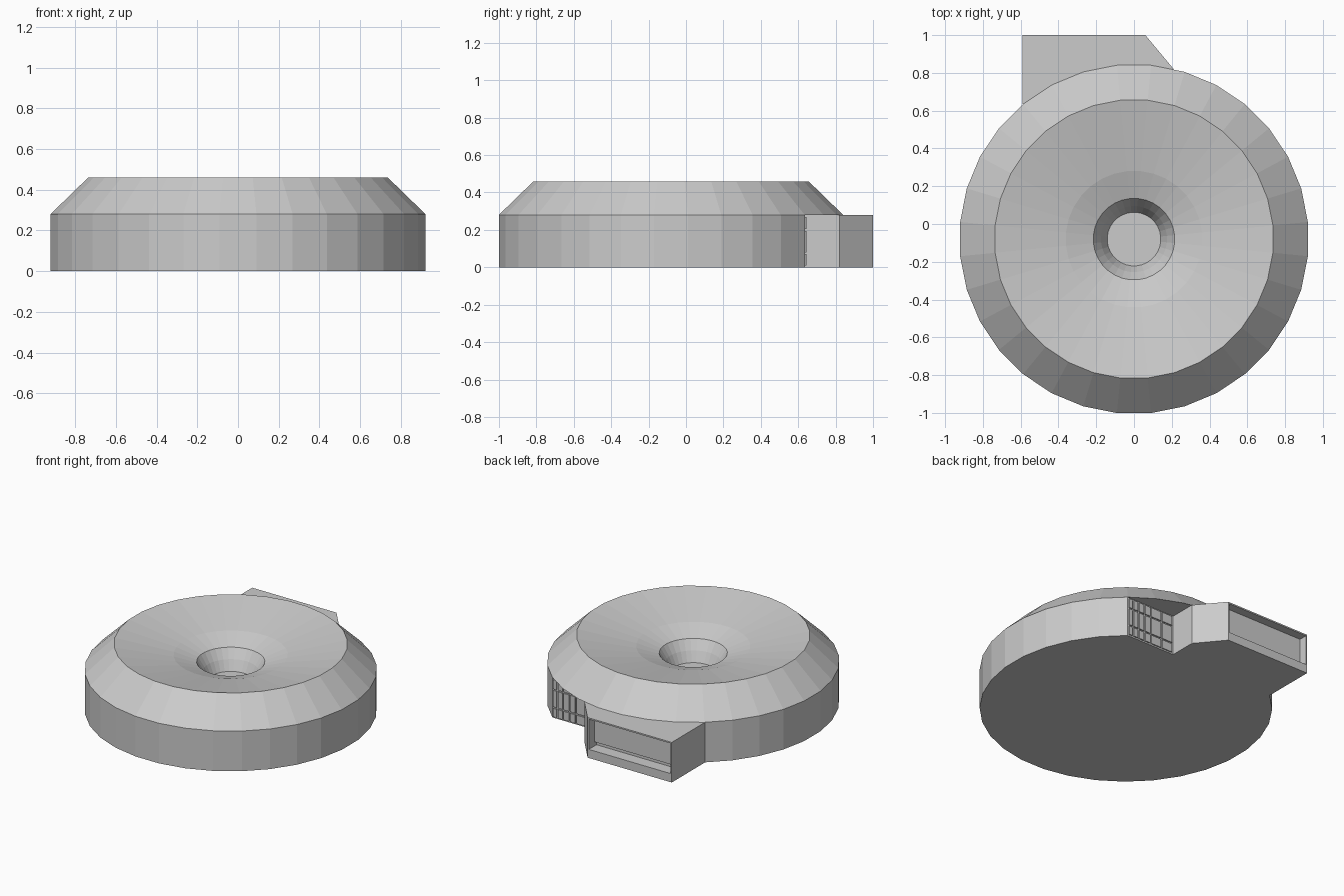
import bpy, bmesh, math

if "Cube" in bpy.data.objects:
    bpy.data.objects.remove(bpy.data.objects["Cube"])

N, R, CY, H = 32, 0.925, -0.08, 0.28      # sides, radius, disc centre y, wall height


def make(name, bm):
    bmesh.ops.recalc_face_normals(bm, faces=bm.faces)
    me = bpy.data.meshes.new(name)
    bm.to_mesh(me)
    bm.free()
    ob = bpy.data.objects.new(name, me)
    bpy.context.collection.objects.link(ob)
    return ob


def prism(name, pts, z0, z1):
    bm = bmesh.new()
    lo = [bm.verts.new((x, y, z0)) for x, y in pts]
    hi = [bm.verts.new((x, y, z1)) for x, y in pts]
    bm.faces.new(lo)
    bm.faces.new(hi)
    for i in range(len(pts)):
        j = (i + 1) % len(pts)
        bm.faces.new((lo[i], lo[j], hi[j], hi[i]))
    return make(name, bm)


def box(name, x0, x1, y0, y1, z0, z1):
    return prism(name, [(x0, y0), (x1, y0), (x1, y1), (x0, y1)], z0, z1)


def ring(bm, r, z):
    out = []
    for i in range(N):
        a = 2 * math.pi * (i + 0.5) / N
        out.append(bm.verts.new((r * math.cos(a), CY + r * math.sin(a), z)))
    return out


# Round building: walls with one flat cut at the back, bevelled roof and stepped bowl
bm = bmesh.new()
floor = ring(bm, R, 0)
profile = [(R, H), (0.739, 0.46), (0.362, 0.383), (0.216, 0.335), (0.175, 0.27), (0.142, 0.2)]
rings = [ring(bm, r, z) for r, z in profile]
for a, b in zip(rings, rings[1:]):
    for i in range(N):
        j = (i + 1) % N
        bm.faces.new((a[i], a[j], b[j], b[i]))
bm.faces.new(rings[-1])
first, last = 4, 11                         # corners bounding the flat back wall
keep = list(range(last, N)) + list(range(first + 1))
eave = rings[0]
for i, j in zip(keep, keep[1:] + keep[:1]):
    bm.faces.new((floor[i], floor[j], eave[j], eave[i]))
bm.faces.new([floor[i] for i in keep])
bm.faces.new([eave[i] for i in range(first, last + 1)])   # overhang underside
for v in [floor[i] for i in range(first + 1, last)]:
    bm.verts.remove(v)
wall_y = floor[first].co.y
make("round_building", bm)

# Entrance wing
wing = prism("wing", [(-0.59, wall_y), (-0.59, 1.0), (0.06, 1.0), (0.21, 0.82), (0.21, wall_y)], 0, H)

# Recessed window band and sill groove on the wing's back face
for name, depth, z0, z1 in (("band_cutter", 0.06, 0.085, 0.27), ("groove_cutter", 0.085, 0.06, 0.09)):
    cut = box(name, -0.582, 0.05, 1.0 - depth, 1.1, z0, z1)
    cut.hide_render = True
    cut.hide_viewport = True
    mod = wing.modifiers.new(name, 'BOOLEAN')
    mod.operation = 'DIFFERENCE'
    mod.solver = 'EXACT'
    mod.object = cut

# Window panes on the flat wall under the overhang
cols = [0.22, 0.31, 0.40, 0.45, 0.50, 0.545, 0.58]
rows = [0.005, 0.075, 0.20, 0.275]
g = 0.005
for x0, x1 in zip(cols, cols[1:]):
    for z0, z1 in zip(rows, rows[1:]):
        box("window_pane", x0 + g, x1 - g, wall_y - 0.005, wall_y + 0.008, z0 + g, z1 - g)
